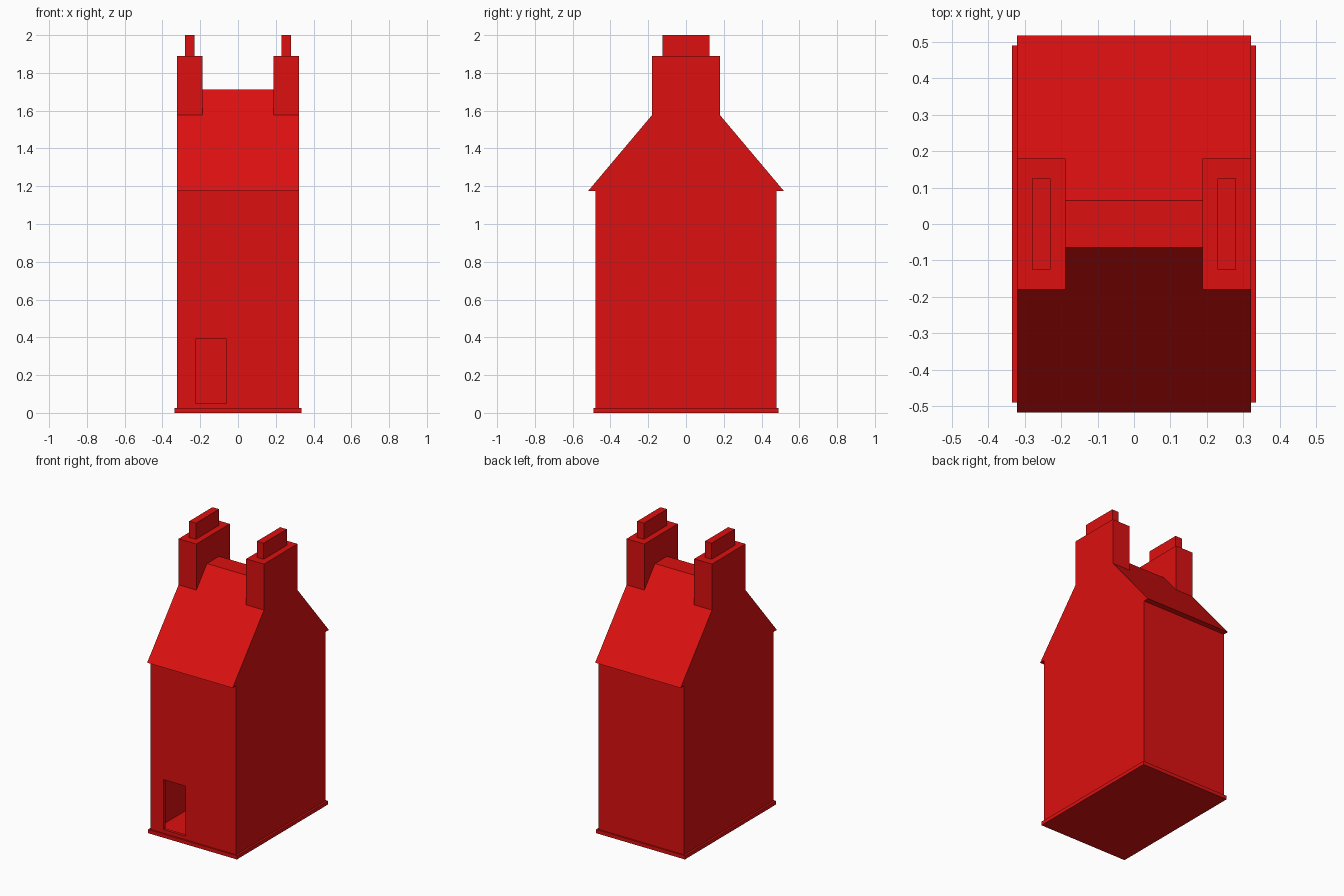
import bpy
import bmesh

cube = bpy.data.objects.get("Cube")
if cube:
    bpy.data.objects.remove(cube, do_unlink=True)

RED = (0.72, 0.005, 0.005, 1.0)
paint = bpy.data.materials.new("house red")
paint.use_nodes = True
paint.diffuse_color = RED
paint.node_tree.nodes["Principled BSDF"].inputs["Base Color"].default_value = RED

HALF_W, HALF_D = 0.322, 0.48     # half width and half depth of the walls
BASE_TOP, EAVE_Z = 0.025, 1.175
WALL = 0.02


def prism(name, profile, x0, x1):
    """Extrude a (y, z) profile along x."""
    bm = bmesh.new()
    face = bm.faces.new([bm.verts.new((x0, y, z)) for y, z in profile])
    side = bmesh.ops.extrude_face_region(bm, geom=[face])["geom"]
    moved = [v for v in side if isinstance(v, bmesh.types.BMVert)]
    bmesh.ops.translate(bm, verts=moved, vec=(x1 - x0, 0, 0))
    bmesh.ops.recalc_face_normals(bm, faces=bm.faces)
    mesh = bpy.data.meshes.new(name)
    bm.to_mesh(mesh)
    bm.free()
    mesh.materials.append(paint)
    obj = bpy.data.objects.new(name, mesh)
    bpy.context.collection.objects.link(obj)
    return obj


def box(name, x0, x1, y0, y1, z0, z1):
    return prism(name, [(y0, z0), (y1, z0), (y1, z1), (y0, z1)], x0, x1)


def cut(target, cutter):
    """Subtract the cutter from the target, then discard it."""
    mod = target.modifiers.new("cut", "BOOLEAN")
    mod.operation, mod.solver, mod.object = "DIFFERENCE", "EXACT", cutter
    bpy.context.view_layer.objects.active = target
    bpy.ops.object.modifier_apply(modifier=mod.name)
    bpy.data.objects.remove(cutter, do_unlink=True)


# Base slab
box("base", -0.335, 0.335, -0.49, 0.49, 0, BASE_TOP)

# Hollow walls with an open doorway
walls = box("walls", -HALF_W, HALF_W, -HALF_D, HALF_D, BASE_TOP, EAVE_Z)
cut(walls, box("room_cutter", WALL - HALF_W, HALF_W - WALL,
               WALL - HALF_D, HALF_D - WALL, -0.1, 1.3))
cut(walls, box("door_cutter", -0.225, -0.06, -0.6, -0.4, 0.05, 0.39))

# Gable roof with a narrow flat ridge
box_half, ridge_half, ridge_z = 0.518, 0.065, 1.713
prism("roof", [(-box_half, EAVE_Z), (box_half, EAVE_Z),
               (ridge_half, ridge_z), (-ridge_half, ridge_z)], -HALF_W, HALF_W)

# Chimney stacks flush with both gables, each with a long narrow pot
for name, s in (("left", 1), ("right", -1)):
    prism(name + "_chimney",
          [(-0.18, 1.575), (0.18, 1.575), (0.18, 1.89), (-0.18, 1.89)],
          s * 0.188, s * HALF_W)
    box(name + "_chimney_pot", s * 0.23, s * 0.28, -0.125, 0.125, 1.89, 2.0)
